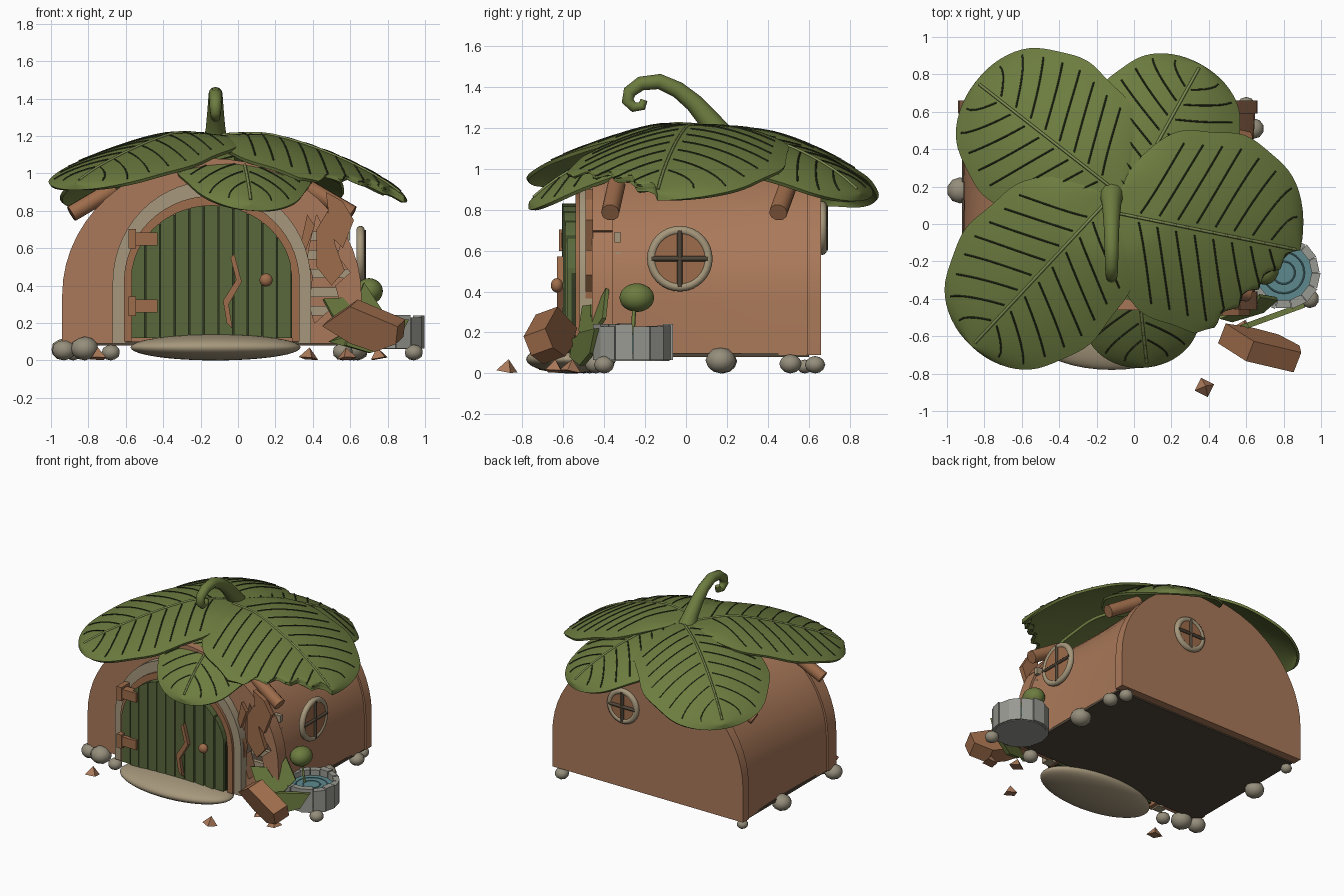
import bpy, bmesh, math, random
from mathutils import Vector, Matrix

if "Cube" in bpy.data.objects:
    bpy.data.objects.remove(bpy.data.objects["Cube"])
random.seed(4)
CX = -0.14

def mat(name, r, g, b):
    m = bpy.data.materials.new(name)
    m.diffuse_color = (r, g, b, 1)
    m.use_nodes = True
    m.node_tree.nodes["Principled BSDF"].inputs["Base Color"].default_value = m.diffuse_color
    return m
CLAY = mat("clay", .4, .19, .1); WOOD = mat("wood", .34, .15, .07); TAN = mat("sandstone", .38, .31, .2)
LEAF = mat("leaf", .15, .2, .05); VEIN = mat("vein", .03, .04, .015); DOOR = mat("door_green", .1, .14, .045)
ROCK = mat("rock", .3, .27, .2); WATER = mat("water", .11, .25, .27); DARK = mat("dark", .08, .06, .04)
RIB = mat("rib", .2, .25, .08); GREY = mat("grey_stone", .32, .32, .29)

def active(o):
    bpy.ops.object.select_all(action='DESELECT')
    o.select_set(True)
    bpy.context.view_layer.objects.active = o

def finish(name, bm, m, smooth=None):
    bmesh.ops.recalc_face_normals(bm, faces=bm.faces)
    me = bpy.data.meshes.new(name)
    bm.to_mesh(me); bm.free()
    o = bpy.data.objects.new(name, me)
    bpy.context.collection.objects.link(o)
    me.materials.append(m)
    if smooth:
        active(o)
        bpy.ops.object.shade_smooth_by_angle(angle=math.radians(smooth))
    return o

def prism(name, pts, a, b, m, axis='y', smooth=None):
    """Extrude an outline: (x,z) along y, or (x,y) along z."""
    bm = bmesh.new()
    f = bm.faces.new([bm.verts.new((p, a, q) if axis == 'y' else (p, q, a)) for p, q in pts])
    r = bmesh.ops.extrude_face_region(bm, geom=[f])
    d = Vector((0, b - a, 0) if axis == 'y' else (0, 0, b - a))
    bmesh.ops.translate(bm, vec=d, verts=[v for v in r['geom'] if isinstance(v, bmesh.types.BMVert)])
    return finish(name, bm, m, smooth)

def box(name, x0, x1, y0, y1, z0, z1, m):
    return prism(name, [(x0, z0), (x1, z0), (x1, z1), (x0, z1)], y0, y1, m)

def turn(o, c, deg, axis='Z'):
    c = Vector(c)
    o.data.transform(Matrix.Translation(c) @ Matrix.Rotation(math.radians(deg), 4, axis) @ Matrix.Translation(-c))

def arch(hw, spring, top, z0, n=28):
    pts = [(CX + hw * math.cos(math.pi * i / n), spring + (top - spring) * math.sin(math.pi * i / n)) for i in range(n + 1)]
    return [(CX + hw, z0)] + pts + [(CX - hw, z0)]

def ball(name, loc, size, m, sub=3):
    bm = bmesh.new()
    bmesh.ops.create_icosphere(bm, subdivisions=sub, radius=1)
    bmesh.ops.scale(bm, vec=size, verts=bm.verts)
    bmesh.ops.translate(bm, vec=loc, verts=bm.verts)
    return finish(name, bm, m, 60)

def tubes(name, paths, r, m, res=0, radii=None):
    cu = bpy.data.curves.new(name, 'CURVE')
    cu.dimensions = '3D'; cu.bevel_depth = r; cu.bevel_resolution = res; cu.use_fill_caps = True
    for path in paths:
        s = cu.splines.new('POLY')
        s.points.add(len(path) - 1)
        for i, p in enumerate(path):
            s.points[i].co = (*p, 1)
            s.points[i].radius = radii[i] if radii else 1
    cu.materials.append(m)
    o = bpy.data.objects.new(name, cu)
    bpy.context.collection.objects.link(o)
    active(o)
    bpy.ops.object.convert(target='MESH')
    return bpy.context.object

def cut(o, cutter):
    md = o.modifiers.new("cut", 'BOOLEAN')
    md.operation = 'DIFFERENCE'; md.object = cutter; md.solver = 'EXACT'
    active(o)
    bpy.ops.object.modifier_apply(modifier="cut")
    bpy.data.objects.remove(cutter)

# Barrel-shaped wall lofted between the two end slabs, plus floor
bm = bmesh.new()
rows = []
for j in range(11):
    y = -.4 + j * .1
    ins = .012 + .018 * math.sin(math.pi * j / 10)
    rows.append([bm.verts.new((x, y, z)) for x, z in arch(.8 - ins, .35, 1.07 - ins, .09)])
for a, b in zip(rows, rows[1:]):
    for i in range(len(a) - 1):
        bm.faces.new((a[i], a[i + 1], b[i + 1], b[i]))
finish("side_wall", bm, CLAY, 40)
box("floor", CX - .78, CX + .78, -.42, .6, .08, .1, DARK)
prism("back_wall", arch(.8, .35, 1.08, .09), .59, .66, CLAY, smooth=30)

# Front wall with door opening and broken hole
front = prism("front_wall", arch(.8, .35, 1.08, .09) + arch(.5, .42, .92, .09)[::-1], -.46, -.36, CLAY, smooth=30)
cut(front, prism("cutter", [(.41, .2), (.5, .28), (.56, .25), (.52, .4), (.6, .47), (.53, .56), (.57, .7),
                            (.48, .66), (.42, .78), (.38, .6), (.35, .4)], -.6, -.3, CLAY))
for i in range(5):
    box("hole_slat", .36, .6, -.35, -.32, .24 + i * .1, .29 + i * .1, TAN)
for pts in ([(.34, .3), (.38, .28), (.4, .45), (.36, .58), (.41, .72), (.37, .78), (.33, .6), (.37, .46)],
            [(.42, .5), (.5, .4), (.57, .48), (.52, .62), (.48, .8), (.42, .7)],
            [(.5, .66), (.56, .6), (.62, .75), (.56, .85), (.47, .9)]):
    prism("broken_board", pts, -.49, -.455, WOOD)

# Door frame, planked door and fittings
prism("door_frame", arch(.53, .42, .96, .09) + arch(.46, .42, .87, .09)[::-1], -.52, -.45, TAN, smooth=30)
prism("inner_frame", arch(.47, .42, .88, .1) + arch(.43, .42, .83, .1)[::-1], -.54, -.44, WOOD, smooth=30)
prism("door_back", arch(.43, .42, .825, .12), -.56, -.5, VEIN)
top = lambda x: .42 + .41 * math.sqrt(max(0, 1 - ((x - CX) / .435) ** 2))
for i in range(11):
    x0 = CX - .43 + i * .0782
    x1 = x0 + .071
    ys = -.575 - .03 * (1 - ((i - 5) / 5.5) ** 2)
    prism("door_plank", [(x0, .12), (x1, .12)] + [(x1 + (x0 - x1) * k / 4, top(x1 + (x0 - x1) * k / 4)) for k in range(5)],
          ys, -.53, DOOR)
for z in (.29, .65):
    box("hinge_plate", -.57, -.43, -.61, -.55, z - .035, z + .035, WOOD)
    box("hinge_pin", -.585, -.545, -.62, -.46, z - .052, z + .052, WOOD)
ball("door_knob", (.15, -.63, .43), (.035, .03, .035), WOOD)
prism("door_crack", [(-.06, .2), (-.03, .17), (-.05, .3), (.02, .42), (-.02, .57), (-.04, .55), (-.01, .43), (-.08, .32)], -.63, -.59, WOOD)
ball("door_step", (-.12, -.56, .07), (.455, .22, .07), TAN, 4)

# Round windows
def window(name, loc, r, along_x):
    rot = (0, math.pi / 2, 0) if along_x else (math.pi / 2, 0, 0)
    bpy.ops.mesh.primitive_torus_add(location=loc, rotation=rot, major_radius=r, minor_radius=.022, major_segments=32, minor_segments=10)
    o = bpy.context.object
    o.name = name + "_ring"
    o.data.materials.append(TAN)
    bpy.ops.object.shade_smooth()
    bpy.ops.mesh.primitive_cylinder_add(location=loc, rotation=rot, radius=r, depth=.03, vertices=32)
    bpy.context.object.name = name + "_pane"
    bpy.context.object.data.materials.append(WOOD)
    h = Vector((0, r, 0) if along_x else (r, 0, 0))
    up = Vector((0, 0, r))
    L = Vector(loc) + Vector((.015, 0, 0) if along_x else (0, .015, 0))
    tubes(name + "_bars", [(L - h, L + h), (L - up, L + up)], .014, DARK)
window("side_window", (.655, -.03, .56), .138, True)
window("back_window", (.06, .665, .71), .11, False)

# Rafter ends under the eaves
for s in (-1, 1):
    for y0, y1 in ((-.34, -.37), (.5, .45)):
        tubes("rafter", [[(CX + s * .52, y0, .92), (CX + s * .75, y1, .785)]], .045, WOOD, 3)

# Leaf roof: rounded leaves draped over a dome, optionally torn along a zigzag line
def leaf(name, c, d, a, b, lift, droop=0, torn=False, hole=None):
    c, d = Vector(c), Vector(d).normalized()
    p = Vector((-d.y, d.x))
    n, t, t0 = Vector((.67, -.74)), Vector((.74, .67)), Vector((.38, -.6))
    def at(u, s, up=0):
        q = c + d * a * u + p * b * s * max(0, 1 - abs(u) ** 2.3) ** .47 * (1 + .02 * math.sin(9 * u))
        if torn:
            k = (q - t0).dot(t) * 6.5
            e = (q - t0).dot(n) + .04 - .09 * abs(k - round(k))
            q = q - n * max(0, e)
        r = math.hypot(q.x + .12, q.y - .13)
        fade = min(1, r / .3)
        return Vector((q.x, q.y, 1.2 - .3 * r ** 1.8 + lift * fade - (.035 * s * s + .02 * abs(u) ** 6) * fade - droop * r ** 3 + up))
    bm = bmesh.new()
    N, M = 36, 28
    g = [[bm.verts.new(at(-math.cos(math.pi * i / N), j / M * 2 - 1)) for j in range(M + 1)] for i in range(N + 1)]
    for i in range(N):
        for j in range(M):
            bm.faces.new((g[i][j], g[i + 1][j], g[i + 1][j + 1], g[i][j + 1]))
    bmesh.ops.remove_doubles(bm, verts=bm.verts, dist=.0005)
    o = finish(name, bm, LEAF)
    if sum(f.normal.z for f in o.data.polygons) < 0:
        o.data.flip_normals()
    md = o.modifiers.new("thick", 'SOLIDIFY')
    md.thickness = .018; md.offset = -1
    active(o)
    bpy.ops.object.modifier_apply(modifier="thick")
    if hole:
        cut(o, prism("cutter", hole, .5, 1.5, LEAF, 'z'))
    active(o)
    bpy.ops.object.shade_smooth_by_angle(angle=math.radians(50))
    tubes(name + "_midrib", [[at(-.95 + 1.9 * k / 14, 0, .002) for k in range(15)]], .008, RIB)
    side = []
    for i in range(8):
        for s in (-1, 1):
            uv = [(-.72 + i * .2 + .3 * k / 7, s * (.06 + .8 * k / 7)) for k in range(8)]
            path = [at(u, v, .002) for u, v in uv if u < .93]
            if len(path) > 2:
                side.append(path)
    tubes(name + "_veins", side, .0045, VEIN)

leaf("leaf_front", (.02, -.31), (.1, -.9), .46, .36, -.01, .1, hole=[(-.02, -.3), (.07, -.38), (.04, -.47), (-.02, -.42)])
leaf("leaf_back_right", (.14, .46), (.4, .72), .45, .41, -.005, .1)
leaf("leaf_back_left", (-.46, .46), (-.73, .57), .49, .45, .02, .08)
leaf("leaf_front_left", (-.5, -.26), (-.68, -.73), .54, .45, .05, -.05)
leaf("leaf_right", (.39, -.04), (.98, -.2), .51, .54, .045, .02, torn=True)
tubes("roof_stem", [[(-.12, y, z) for y, z in ((.16, 1.17), (.11, 1.24), (.04, 1.32), (-.04, 1.385), (-.13, 1.425), (-.22, 1.415),
      (-.275, 1.375), (-.285, 1.33), (-.255, 1.3), (-.215, 1.305), (-.205, 1.335))]], .05, LEAF, 4,
      [1.3, 1.05, .9, .8, .75, .7, .65, .6, .5, .45, .35])
bpy.ops.object.shade_smooth_by_angle(angle=math.radians(60))

# Stone basin with water and leaf spout
for i in range(14):
    t0, t1 = (2 * math.pi * (i + k) / 14 for k in (.02, .98))
    ro = .197 + random.uniform(-.008, .006)
    prism("basin_stone", [(.8 + r * math.cos(t), -.26 + r * math.sin(t)) for r, t in ((ro, t0), (ro, t1), (.15, t1), (.15, t0))],
          .065, .235 + random.uniform(-.008, .01), GREY, 'z')
disc = lambda r: [(.8 + r * math.cos(k * math.pi / 14), -.26 + r * math.sin(k * math.pi / 14)) for k in range(28)]
prism("basin_base", disc(.18), .06, .1, GREY, 'z')
prism("basin_water", disc(.155), .1, .19, WATER, 'z')
for r in (.06, .11):
    tubes("water_ripple", [[(x, y, .191) for x, y in disc(r) + disc(r)[:1]]], .004, WATER)
ball("spout_leaf", (.7, -.24, .37), (.075, .085, .07), LEAF)
tubes("spout_stem", [[(.64, -.24, .38), (.71, -.25, .37), (.74, -.26, .19)]], .01, LEAF)

# Rubble: fallen chunk, torn leaf scraps, chips
chunk = prism("fallen_chunk", [(.46, .18), (.62, .31), (.72, .28), (.89, .23), (.88, .13), (.76, .07), (.62, .1)], -.72, -.6, WOOD)
turn(chunk, (.68, -.65, .19), -20)
turn(chunk, (.68, -.65, .19), 20, 'X')
low = prism("leaf_scrap_low", [(.47, .1), (.6, .17), (.56, .08), (.7, .04), (.85, .1), (.92, .22), (.7, .2)], -.53, -.5, LEAF)
turn(low, (.68, -.5, .1), 20)
high = prism("leaf_scrap_high", [(.45, .32), (.56, .34), (.62, .28), (.68, .44), (.78, .3), (.7, .18), (.52, .2)], -.5, -.48, LEAF)
turn(high, (.6, -.5, .25), 20)
turn(high, (.6, -.5, .2), -20, 'X')
for x, y in ((-.75, -.67), (.38, -.87), (.75, -.64), (.58, -.56)):
    bpy.ops.mesh.primitive_cone_add(vertices=4, radius1=.055, radius2=0, depth=.06, location=(x, y, .04), rotation=(.15, .1, x * 5))
    bpy.context.object.name = "clay_chip"
    bpy.context.object.data.materials.append(CLAY)

# Foundation stones
for x, y, r in ((-.93, -.44, .065), (-.82, -.47, .075), (-.68, -.5, .05), (-.93, .18, .07), (-.88, .58, .04), (.62, .17, .075),
                (.64, .51, .055), (.6, .63, .05), (.94, -.4, .05), (.56, -.44, .055)):
    ball("foundation_stone", (x, y, r * .85), (r, r, r * .85), ROCK, 2)
